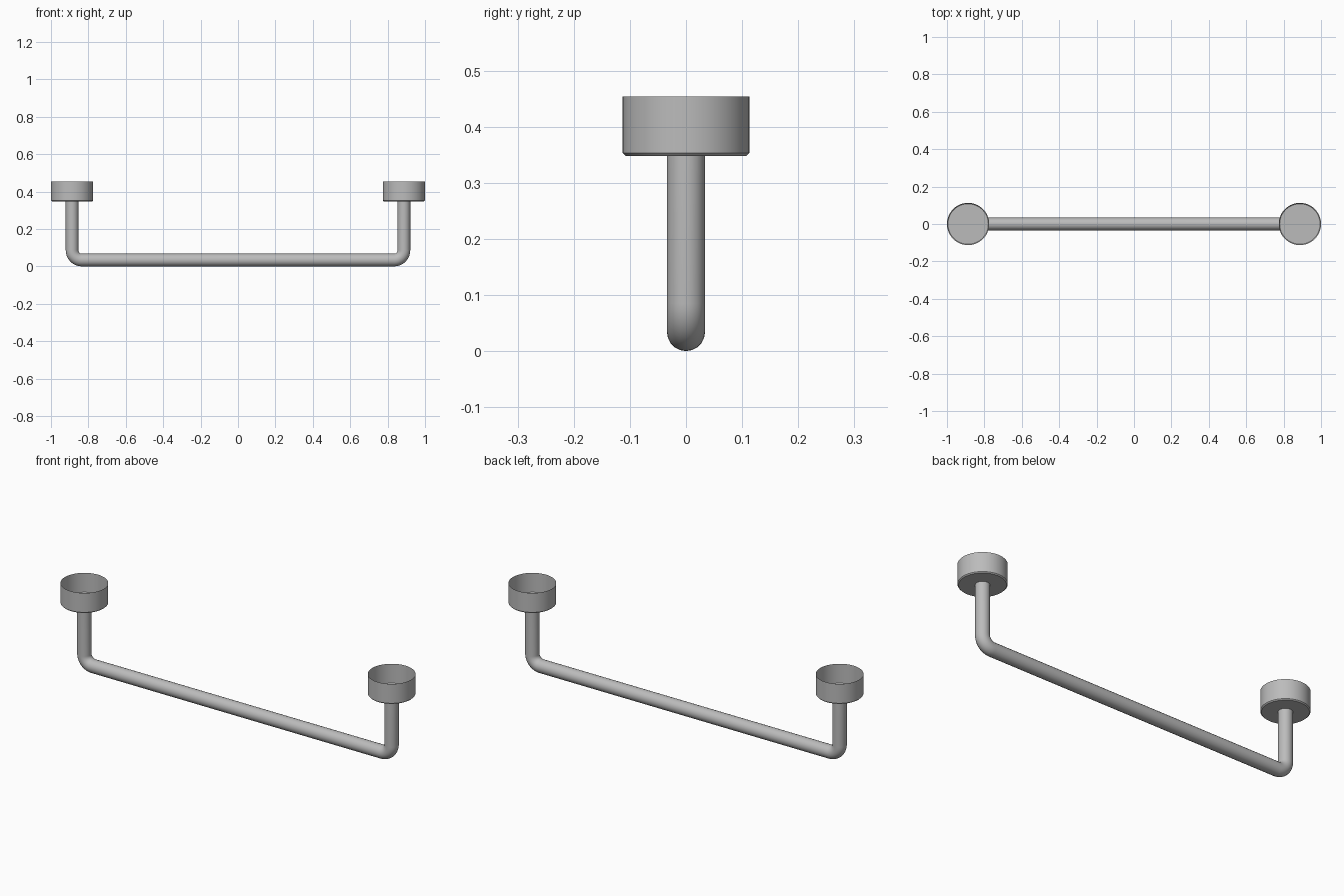
import bpy, bmesh
from math import sin, cos, pi, radians

cube = bpy.data.objects.get("Cube")
if cube:
    bpy.data.objects.remove(cube, do_unlink=True)

POST_X = 0.887      # centre of each post and cup
TUBE_R = 0.034
BEND_R = 0.052
CUP_R = 0.113
CUP_BASE, CUP_TOP = 0.348, 0.454
CHAMFER = 0.005

metal = bpy.data.materials.new("satin grey metal")
metal.use_nodes = True
grey = (0.5, 0.5, 0.5, 1)
metal.diffuse_color = grey
bsdf = metal.node_tree.nodes["Principled BSDF"]
bsdf.inputs["Base Color"].default_value = grey


def finish(obj):
    """Assign the metal and smooth the round sides."""
    obj.data.materials.clear()
    obj.data.materials.append(metal)
    bpy.ops.object.select_all(action='DESELECT')
    obj.select_set(True)
    bpy.context.view_layer.objects.active = obj
    bpy.ops.object.shade_smooth_by_angle(angle=radians(30))


# Bent rail: post, elbow, bar, elbow, post in one swept tube
steps = 10
elbow = [(POST_X - BEND_R + BEND_R * cos(a), TUBE_R + BEND_R - BEND_R * sin(a))
         for a in (pi / 2 * i / steps for i in range(steps + 1))]
right_half = [(POST_X, CUP_BASE + 0.001)] + elbow
path = right_half + [(-x, z) for x, z in reversed(right_half)]

curve = bpy.data.curves.new("rail", 'CURVE')
curve.dimensions = '3D'
curve.bevel_depth = TUBE_R
curve.bevel_resolution = 8
spline = curve.splines.new('POLY')
spline.points.add(len(path) - 1)
for point, (x, z) in zip(spline.points, path):
    point.co = (x, 0, z, 1)
rail = bpy.data.objects.new("rail", curve)
bpy.context.collection.objects.link(rail)
bpy.ops.object.select_all(action='DESELECT')
rail.select_set(True)
bpy.context.view_layer.objects.active = rail
bpy.ops.object.convert(target='MESH')
finish(bpy.context.view_layer.objects.active)


# Mounting cups: thin shells, closed below and open above
def mounting_cup(name, x):
    bm = bmesh.new()
    bmesh.ops.create_circle(bm, cap_ends=True, segments=48, radius=CUP_R - CHAMFER)
    rim = bm.edges[:]
    for radius, z in ((CUP_R, CHAMFER), (CUP_R, CUP_TOP - CUP_BASE)):
        new = bmesh.ops.extrude_edge_only(bm, edges=rim)["geom"]
        for v in (g for g in new if isinstance(g, bmesh.types.BMVert)):
            scale = radius / v.co.xy.length
            v.co = (v.co.x * scale, v.co.y * scale, z)
        rim = [g for g in new if isinstance(g, bmesh.types.BMEdge)
               and all(abs(v.co.z - z) < 1e-5 for v in g.verts)]
    bmesh.ops.recalc_face_normals(bm, faces=bm.faces)
    mesh = bpy.data.meshes.new(name)
    bm.to_mesh(mesh)
    bm.free()
    # Keep the floor facing down and the wall facing out
    if mesh.polygons[0].normal.z > 0:
        mesh.flip_normals()
    cup = bpy.data.objects.new(name, mesh)
    cup.location = (x, 0, CUP_BASE)
    bpy.context.collection.objects.link(cup)
    finish(cup)


for side, sign in (("left", 1), ("right", -1)):
    mounting_cup(side + "_mounting_cup", sign * POST_X)
